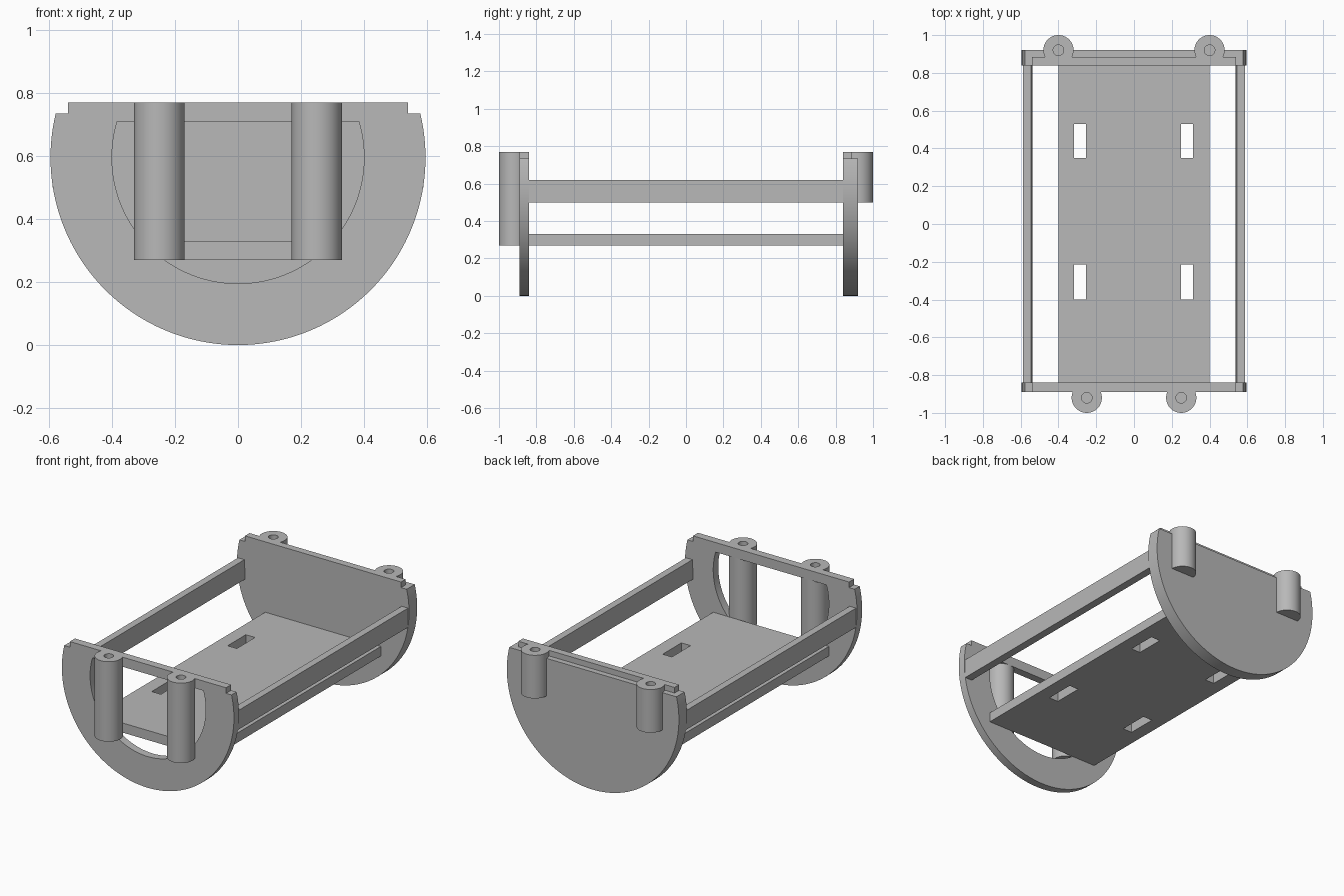
import bpy, bmesh, math

cube = bpy.data.objects.get("Cube")
if cube:
    bpy.data.objects.remove(cube)

grey = bpy.data.materials.new("plain grey")
grey.use_nodes = True
COLOUR = (0.48, 0.48, 0.48, 1)
grey.diffuse_color = COLOUR
grey.node_tree.nodes["Principled BSDF"].inputs["Base Color"].default_value = COLOUR

AXIS_Z = 0.595   # height of the disc centre
RIM = 0.595      # disc radius
TOP = 0.77
SHOULDER = 0.735


def finish(name, bm):
    bmesh.ops.recalc_face_normals(bm, faces=bm.faces)
    mesh = bpy.data.meshes.new(name)
    bm.to_mesh(mesh)
    bm.free()
    mesh.materials.append(grey)
    ob = bpy.data.objects.new(name, mesh)
    bpy.context.collection.objects.link(ob)
    return ob


def prism(name, points, y0, y1):
    """Extrude an (x, z) outline along y."""
    bm = bmesh.new()
    face = bm.faces.new([bm.verts.new((x, y0, z)) for x, z in points])
    new = bmesh.ops.extrude_face_region(bm, geom=[face])["geom"]
    verts = [v for v in new if isinstance(v, bmesh.types.BMVert)]
    bmesh.ops.translate(bm, verts=verts, vec=(0, y1 - y0, 0))
    return finish(name, bm)


def box(name, x0, x1, y0, y1, z0, z1):
    return prism(name, [(x0, z0), (x1, z0), (x1, z1), (x0, z1)], y0, y1)


def cylinder(name, x, y, z0, z1, radius):
    bm = bmesh.new()
    bmesh.ops.create_cone(bm, cap_ends=True, segments=64, radius1=radius,
                          radius2=radius, depth=z1 - z0)
    bmesh.ops.translate(bm, verts=bm.verts, vec=(x, y, (z0 + z1) / 2))
    return finish(name, bm)


def cut_disc(radius, top, steps=128):
    """Outline of a disc with its upper part sliced off at height top."""
    a = math.asin((top - AXIS_Z) / radius)
    sweep = math.pi + 2 * a
    return [(radius * math.cos(a - sweep * i / steps),
             AXIS_Z + radius * math.sin(a - sweep * i / steps))
            for i in range(steps + 1)]


def cut(target, cutter, keep=False):
    mod = target.modifiers.new("cut", "BOOLEAN")
    mod.operation = "DIFFERENCE"
    mod.solver = "EXACT"
    mod.object = cutter
    with bpy.context.temp_override(object=target, active_object=target,
                                   selected_objects=[target]):
        bpy.ops.object.modifier_apply(modifier=mod.name)
    if not keep:
        bpy.data.objects.remove(cutter)


# End walls: shouldered discs, the front one with a window
outline = cut_disc(RIM, SHOULDER)
outline += [(-0.54, SHOULDER), (-0.54, TOP), (0.54, TOP), (0.54, SHOULDER)]
front_wall = prism("front_wall", outline, -0.89, -0.84)
cut(front_wall, prism("window_cutter", cut_disc(0.4, 0.71), -0.95, -0.8))
back_wall = prism("back_wall", outline, 0.84, 0.885)
back_panel = prism("back_outer_panel", cut_disc(RIM, SHOULDER), 0.885, 0.92)
parts = [front_wall, back_wall, back_panel]

# Floor plate with four strap slots
floor = box("floor_plate", -0.4, 0.4, -0.84, 0.84, 0.27, 0.33)
for x in (-0.285, 0.28):
    for y0, y1 in ((-0.4, -0.215), (0.35, 0.53)):
        cut(floor, box("slot_cutter", x - 0.032, x + 0.032, y0, y1, 0.2, 0.4))

# Side rails and screw posts, repeated on both sides
for side, s in (("left", 1), ("right", -1)):
    prism(side + "_rail",
          [(s * 0.538, 0.5), (s * 0.588, 0.5), (s * 0.588, 0.62), (s * 0.544, 0.62)],
          -0.845, 0.845)
    for end, x, y, base in (("front", 0.25, -0.92, 0.27), ("back", 0.4, 0.92, 0.5)):
        post = cylinder(f"{end}_{side}_post", s * x, y, base, TOP, 0.08)
        bore = cylinder("bore_cutter", s * x, y, TOP - 0.2, TOP + 0.1, 0.028)
        if end == "back":
            cut(back_panel, bore, keep=True)
        cut(post, bore)
        parts.append(post)

# Smooth the round parts, keeping edges sharp
bpy.ops.object.select_all(action="DESELECT")
for ob in parts:
    ob.select_set(True)
bpy.context.view_layer.objects.active = front_wall
bpy.ops.object.shade_smooth_by_angle(angle=math.radians(30))
